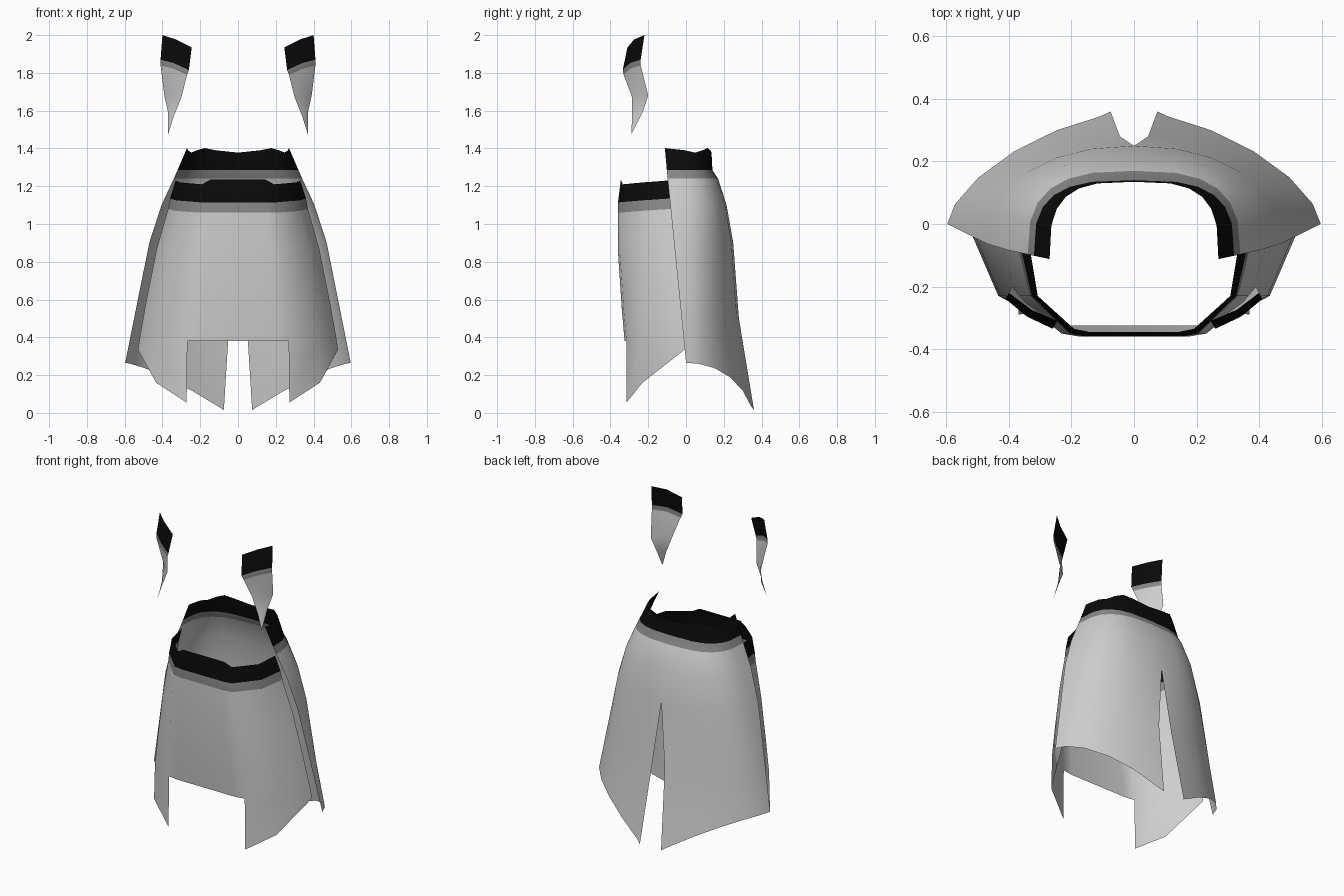
import bpy
import bmesh
from math import sin, cos, pi
from mathutils import Vector

old = bpy.data.objects.get("Cube")
if old:
    bpy.data.objects.remove(old, do_unlink=True)


def make_material(name, value):
    mat = bpy.data.materials.new(name)
    mat.use_nodes = True
    colour = (value, value, value, 1)
    mat.diffuse_color = colour
    shader = mat.node_tree.nodes["Principled BSDF"]
    shader.inputs["Base Color"].default_value = colour
    shader.inputs["Roughness"].default_value = 0.8
    return mat


# Order matches the bands from the top edge down: trim, stripe, cloth
MATERIALS = [
    make_material("black trim", 0.003),
    make_material("grey stripe", 0.25),
    make_material("pale cloth", 0.62),
]


def cloth_panel(name, rows, flip=False):
    """Loft half a cloth sheet through rows of points and mirror it.

    The first strip is trim, the second is stripe and the rest is cloth.
    A None in a row leaves a cut-out in the sheet.
    """
    bm = bmesh.new()
    grid = [[bm.verts.new(p) if p else None for p in row] for row in rows]
    for r, (upper, lower) in enumerate(zip(grid, grid[1:])):
        for c in range(len(upper) - 1):
            corners = [upper[c], upper[c + 1], lower[c + 1], lower[c]]
            if None in corners:
                continue
            if flip:
                corners.reverse()
            face = bm.faces.new(corners)
            face.material_index = min(r, 2)
            face.smooth = True
    bmesh.ops.remove_doubles(bm, verts=bm.verts[:], dist=0.0005)

    mesh = bpy.data.meshes.new(name)
    bm.to_mesh(mesh)
    bm.free()
    for mat in MATERIALS:
        mesh.materials.append(mat)
    obj = bpy.data.objects.new(name, mesh)
    bpy.context.collection.objects.link(obj)
    mirror = obj.modifiers.new("mirror", "MIRROR")
    mirror.use_axis[0] = True
    mirror.merge_threshold = 0.001


def side_edge(z):
    """Depth of the slanting side seam at a given height."""
    return (0.27 - z) / 10


def skirt_row(index, z, width, depth, slit=0, drop=0, ripple=0, steps=6):
    """Half a rounded section, boxy at the waist and pointed at the hem."""
    power = 0.62 + index * index / 55
    edge = side_edge(z)
    row = []
    for k in range(steps + 1):
        angle = k / steps * pi / 2
        back = max(cos(angle), 0) ** power
        x = max(width * sin(angle) ** power, slit)
        height = z - drop * max(1 - x / width, 0) ** 1.35 - ripple * cos(6 * angle)
        row.append((x, edge + (depth - edge) * back, height))
    return row


def apron_row(z, width, front, dip=0, hem=False):
    """Half a faceted section: flat centre, angled side, side seam."""
    corner = 0.06 + 0.4 * width
    xs = (0, 0.75 * corner, corner, 0.1 + 0.63 * width, width)
    ys = (-front, -front, 0.01 - front, -0.23, side_edge(z))
    if hem:
        row = [None, None]
        row += [(xs[k], ys[k], 0.02 + 0.035 * (k - 1) ** 2) for k in (2, 3, 4)]
        return row
    rise = (0, 0, -dip, 0.01 - dip, 0.02 - dip)
    return [(x, y, z + up) for x, y, up in zip(xs, ys, rise)]


def ribbon_row(outer, inner):
    """Outer edge, gently bulging middle and inner edge."""
    outer, inner = Vector(outer), Vector(inner)
    span = (outer - inner).length
    middle = (outer + inner) / 2 + span * Vector((0.03, -0.05, 0.05))
    return [outer, middle, inner]


# Back skirt: wraps round the hips, with a slit down the centre back
cloth_panel("back_skirt", [
    skirt_row(0, 1.39, 0.27, 0.135, ripple=0.012),
    skirt_row(1, 1.285, 0.32, 0.14),
    skirt_row(2, 1.24, 0.34, 0.17),
    skirt_row(3, 1.1, 0.405, 0.215),
    skirt_row(4, 0.9, 0.47, 0.25),
    skirt_row(5, 0.5, 0.55, 0.28, slit=0.045),
    skirt_row(6, 0.265, 0.597, 0.36, slit=0.075, drop=0.3),
])

# Front apron: square cut-out at the hem, pointed flaps either side
cloth_panel("front_apron", [
    apron_row(1.235, 0.33, 0.345, dip=0.025),
    apron_row(1.115, 0.36, 0.36),
    apron_row(1.06, 0.37, 0.36),
    apron_row(0.85, 0.43, 0.36),
    apron_row(0.55, 0.49, 0.34),
    apron_row(0.38, 0.52, 0.325),
    apron_row(0.34, 0.53, 0.325, hem=True),
], flip=True)

# Pair of tapering ribbons hanging above the skirt
tip = (0.37, -0.29, 1.475)
cloth_panel("ribbons", [
    ribbon_row((0.4, -0.22, 2), (0.245, -0.31, 1.935)),
    ribbon_row((0.41, -0.24, 1.87), (0.26, -0.335, 1.815)),
    ribbon_row((0.41, -0.24, 1.84), (0.27, -0.33, 1.79)),
    ribbon_row((0.39, -0.2, 1.68), (0.3, -0.285, 1.67)),
    ribbon_row((0.37, -0.23, 1.59), (0.34, -0.285, 1.57)),
    ribbon_row(tip, tip),
])
